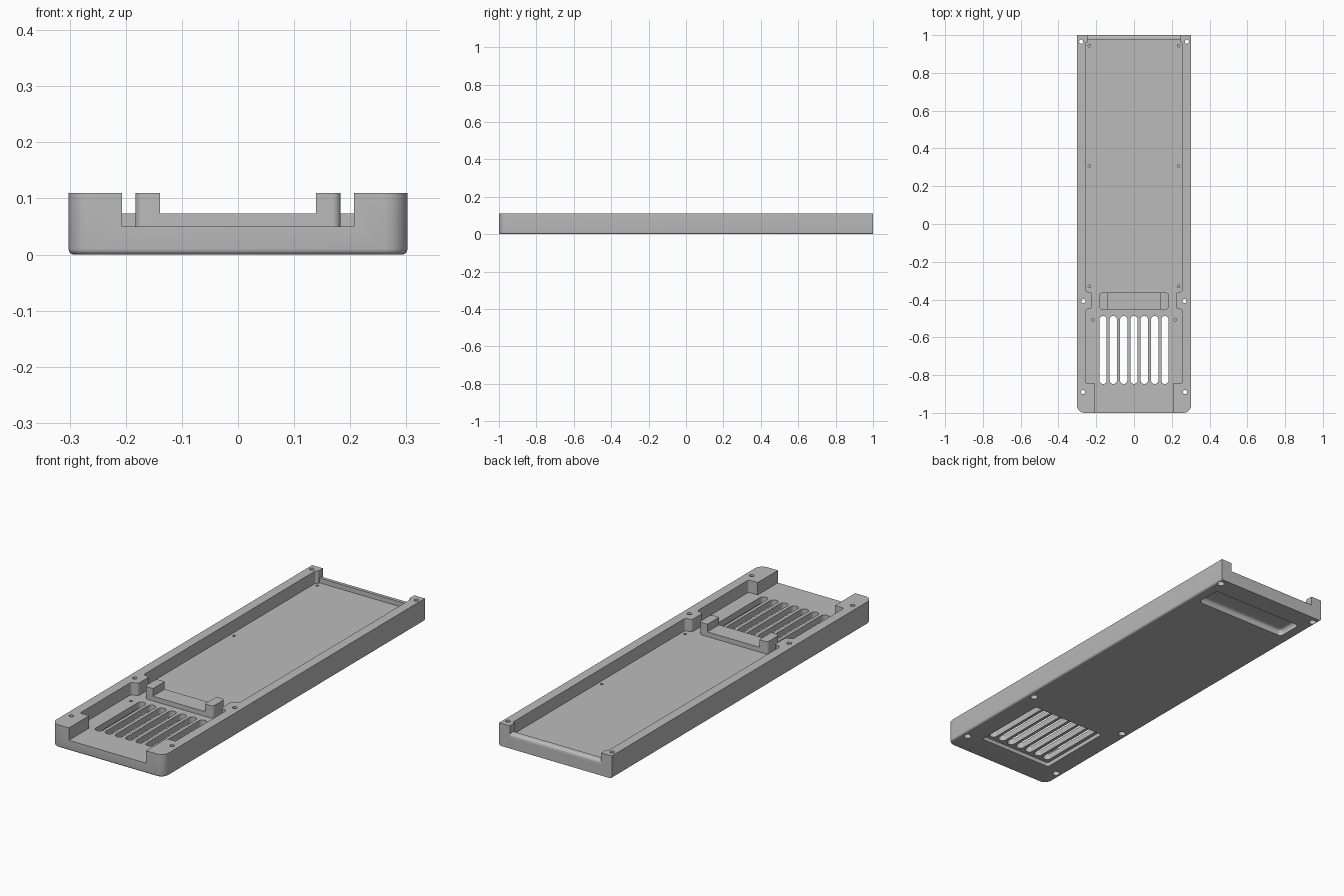
import bpy, bmesh, math
from mathutils import Vector

cube = bpy.data.objects.get("Cube")
if cube:
    bpy.data.objects.remove(cube, do_unlink=True)

grey = bpy.data.materials.new("plain grey")
grey.use_nodes = True
grey.diffuse_color = (0.5, 0.5, 0.5, 1)
grey.node_tree.nodes["Principled BSDF"].inputs["Base Color"].default_value = (0.5, 0.5, 0.5, 1)

HEIGHT, FLOOR, LOW = 0.11, 0.05, 0.073


def rounded(corners, steps=6):
    """Outline from (x, y, radius) corners, each filleted with a curve."""
    out = []
    for i, (x, y, r) in enumerate(corners):
        p = Vector((x, y))
        if r == 0:
            out.append(p)
            continue
        a = (Vector(corners[i - 1][:2]) - p).normalized()
        b = (Vector(corners[(i + 1) % len(corners)][:2]) - p).normalized()
        centre = p + (a + b) * r
        for k in range(steps + 1):
            t = k / steps * math.pi / 2
            out.append(centre - b * r * math.cos(t) - a * r * math.sin(t))
    return out


def rect(x0, x1, y0, y1, r=0):
    return rounded([(x0, y0, r), (x1, y0, r), (x1, y1, r), (x0, y1, r)])


def circle(x, y, r, n=20):
    return [Vector((x + r * math.cos(k * math.tau / n), y + r * math.sin(k * math.tau / n)))
            for k in range(n)]


def prism(name, outline, z0, z1, bevel=0, pick=None):
    """Extrude an outline upward, rounding the edges chosen by pick."""
    bm = bmesh.new()
    face = bm.faces.new([bm.verts.new((p.x, p.y, z0)) for p in outline])
    top = bmesh.ops.extrude_face_region(bm, geom=[face])["geom"]
    bmesh.ops.translate(bm, vec=(0, 0, z1 - z0),
                        verts=[v for v in top if isinstance(v, bmesh.types.BMVert)])
    bmesh.ops.recalc_face_normals(bm, faces=bm.faces)
    if bevel:
        edges = [e for e in bm.edges if pick(e.verts[0].co, e.verts[1].co)]
        bmesh.ops.bevel(bm, geom=edges, offset=bevel, segments=4, profile=0.5, affect='EDGES')
    mesh = bpy.data.meshes.new(name)
    bm.to_mesh(mesh)
    bm.free()
    mesh.materials.append(grey)
    obj = bpy.data.objects.new(name, mesh)
    bpy.context.collection.objects.link(obj)
    return obj


def cut(obj, *cutters):
    """Subtract the cutters, then discard them."""
    for c in cutters:
        mod = obj.modifiers.new("cut", 'BOOLEAN')
        mod.operation, mod.solver, mod.object = 'DIFFERENCE', 'EXACT', c
    bpy.context.view_layer.update()
    graph = bpy.context.evaluated_depsgraph_get()
    mesh = bpy.data.meshes.new_from_object(obj.evaluated_get(graph))
    obj.modifiers.clear()
    obj.data = mesh
    for c in cutters:
        bpy.data.objects.remove(c, do_unlink=True)


# Tray: solid block with rounded front corners and a softened underside
tray = prism("tray", rounded([(-0.302, -1, 0.04), (0.302, -1, 0.04), (0.302, 1, 0), (-0.302, 1, 0)]),
             0, HEIGHT, 0.01,
             lambda a, b: max(a.z, b.z) < 0.001 and min(a.y, b.y) < 0.999)

# Cavity, open at both ends, with lugs narrowing it
half = [(0.207, -1.1, 0), (0.207, -0.845, 0), (0.256, -0.845, 0.01), (0.256, -0.45, 0.015),
        (0.222, -0.45, 0.015), (0.222, -0.36, 0.015), (0.256, -0.36, 0.015),
        (0.256, 0.96, 0.005), (0.245, 0.96, 0.005), (0.245, 1.1, 0)]
outline = rounded(half + [(-x, y, r) for x, y, r in reversed(half)])
cut(tray, prism("cavity_cutter", outline, FLOOR, 0.2))

# Underside pocket at the back and shallow recess below the vents
cut(tray,
    prism("pocket_cutter", rect(-0.25, 0.25, 0.77, 0.9, 0.02), -0.05, 0.03, 0.015,
          lambda a, b: min(a.z, b.z) > 0.029),
    prism("vent_recess_cutter", rect(-0.2, 0.2, -0.865, -0.475, 0.01), -0.05, 0.02))

# Seven vent slots
cut(tray, *[prism("slot_cutter", rect(x - 0.0195, x + 0.0195, -0.847, -0.487, 0.0194), -0.1, 0.2)
            for x in [(i - 3) * 0.0546 for i in range(7)]])

# Screw holes with wider seats underneath, and small blind pilot holes
holes = []
for s in (-1, 1):
    for x, y in ((0.28, 0.965), (0.268, -0.408), (0.27, -0.89)):
        holes.append(prism("screw_cutter", circle(s * x, y, 0.011), -0.1, 0.2))
        holes.append(prism("seat_cutter", circle(s * x, y, 0.017), -0.1, 0.025))
    for x, y in ((0.236, 0.944), (0.236, 0.307), (0.236, -0.33), (0.218, -0.508)):
        holes.append(prism("pilot_cutter", circle(s * x, y, 0.007, 12), 0.032, 0.2))
cut(tray, *holes)

# Low rim across the back, rounded on its outer top edge
rim = prism("back_rim", rect(-0.245, 0.245, 0.973, 1), FLOOR, LOW, 0.014,
            lambda a, b: min(a.z, b.z) > LOW - 0.001 and min(a.y, b.y) > 0.99)

# Bracket: low bar with a raised post at each end
bracket = prism("bracket", rect(-0.183, 0.183, -0.453, -0.363, 0.015), FLOOR, HEIGHT)
cut(bracket, prism("bracket_cutter", rect(-0.139, 0.139, -0.6, -0.2), LOW, 0.2))

# Smooth the curved walls, keep hard edges
bpy.ops.object.select_all(action='DESELECT')
for obj in (tray, rim, bracket):
    obj.select_set(True)
bpy.context.view_layer.objects.active = tray
bpy.ops.object.shade_smooth_by_angle(angle=math.radians(30))
